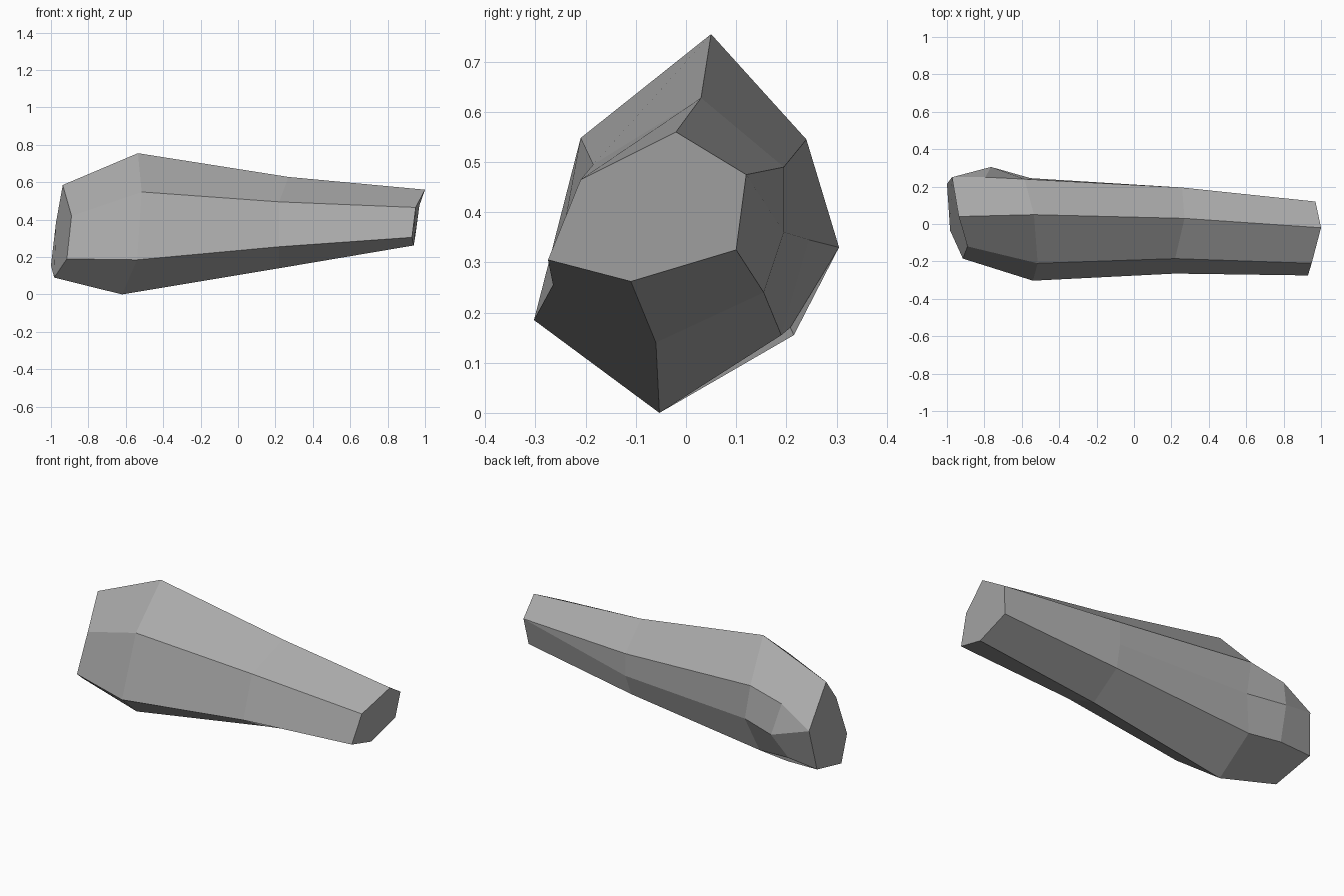
import bpy
import bmesh

if "Cube" in bpy.data.objects:
    bpy.data.objects.remove(bpy.data.objects["Cube"], do_unlink=True)

# One stone grey for the whole rock
stone = bpy.data.materials.new("stone grey")
stone.use_nodes = True
GREY = (0.40, 0.40, 0.40, 1.0)
stone.diffuse_color = GREY
bsdf = stone.node_tree.nodes["Principled BSDF"]
bsdf.inputs["Base Color"].default_value = GREY
bsdf.inputs["Roughness"].default_value = 0.9

# Cross-sections, each in the order:
# ridge, upper back, mid back, lower back, keel, lower front, upper front
TIP = [(1.0, -0.02, 0.56), (0.97, 0.12, 0.475), (0.97, 0.12, 0.475),
       (0.95, 0.10, 0.325), (0.94, -0.11, 0.262), (0.93, -0.275, 0.305),
       (0.95, -0.21, 0.465)]
WAIST = [(0.27, 0.03, 0.628), (0.257, 0.195, 0.49), (0.257, 0.195, 0.36),
         (0.246, 0.155, 0.24), (0.22, -0.06, 0.14), (0.22, -0.265, 0.255),
         (0.22, -0.185, 0.495)]
BELLY = [(-0.535, 0.05, 0.755), (-0.585, 0.24, 0.545), (-0.553, 0.245, 0.345),
         (-0.61, 0.19, 0.155), (-0.62, -0.053, 0.0), (-0.54, -0.303, 0.185),
         (-0.515, -0.21, 0.548)]
BUTT = [(-0.937, 0.04, 0.585), (-0.973, 0.25, 0.385), (-0.973, 0.25, 0.385),
        (-1.0, 0.215, 0.155), (-0.983, -0.035, 0.09), (-0.915, -0.185, 0.19),
        (-0.89, -0.12, 0.42)]
# Bulge on the back between belly and butt: upper, middle, lower
BULGE = [(-0.795, 0.25, 0.498), (-0.765, 0.305, 0.33), (-0.81, 0.208, 0.17)]

bm = bmesh.new()
tip, waist, belly, butt, bulge = (
    [bm.verts.new(p) for p in ring] for ring in (TIP, WAIST, BELLY, BUTT, BULGE))


def loft(a, b, sides):
    """Join two cross-sections along the given sides."""
    for i in sides:
        j = (i + 1) % 7
        bm.faces.new((a[i], a[j], b[j], b[i]))


# Long facets of the body, then the front facets of the heavy end
loft(tip, waist, range(7))
loft(waist, belly, range(7))
loft(belly, butt, (4, 5, 6))

# Back facets around the bulge
upper, middle, lower = bulge
bm.faces.new((belly[0], belly[1], upper, butt[1], butt[0]))
bm.faces.new((belly[1], belly[2], middle, upper))
bm.faces.new((belly[2], belly[3], lower, middle))
bm.faces.new((upper, middle, butt[1]))
bm.faces.new((middle, lower, butt[3], butt[1]))
bm.faces.new((belly[3], belly[4], butt[4], butt[3], lower))

# End caps
bm.faces.new(tip)
bm.faces.new(butt)

# Merge the doubled corners of the six-sided ends
bmesh.ops.remove_doubles(bm, verts=bm.verts[:], dist=0.001)
bmesh.ops.recalc_face_normals(bm, faces=bm.faces[:])

mesh = bpy.data.meshes.new("rock")
bm.to_mesh(mesh)
bm.free()
mesh.materials.append(stone)
mesh.shade_flat()
rock = bpy.data.objects.new("rock", mesh)
bpy.context.scene.collection.objects.link(rock)
